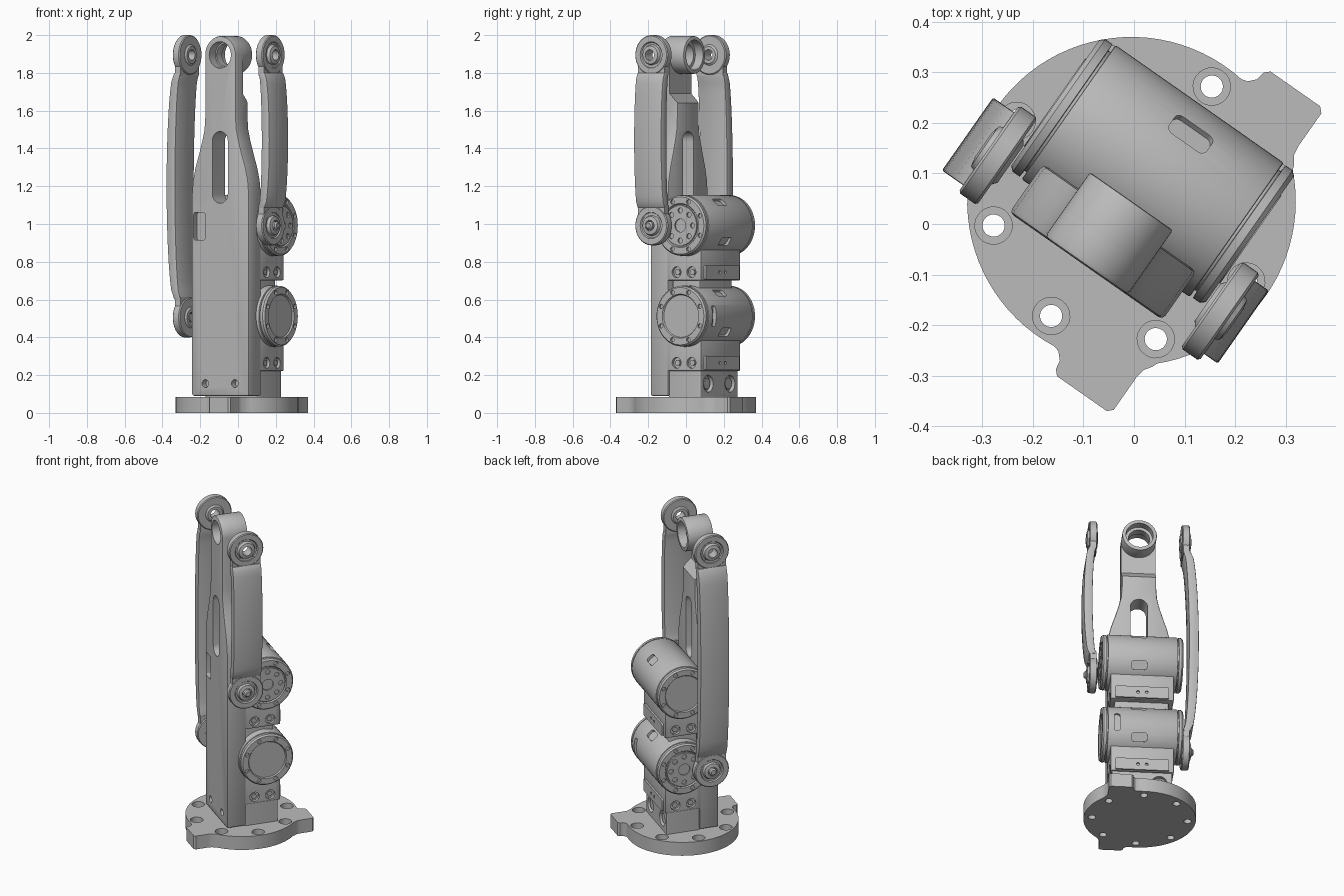
import bpy, bmesh, math
from mathutils import Matrix, Vector

cube = bpy.data.objects.get("Cube")
if cube:
    bpy.data.objects.remove(cube, do_unlink=True)

mat = bpy.data.materials.new("plain_grey")
mat.use_nodes = True
GREY = (0.5, 0.5, 0.5, 1)
mat.diffuse_color = GREY
mat.node_tree.nodes["Principled BSDF"].inputs["Base Color"].default_value = GREY

# Parts are built in the machine's own axes, then all turned on the spot
PLACE = Matrix.Translation((-0.005, 0.045, 0)) @ Matrix.Rotation(math.radians(-35), 4, 'Z')
parts = []


def finish(name, bm):
    bmesh.ops.recalc_face_normals(bm, faces=bm.faces[:])
    me = bpy.data.meshes.new(name)
    bm.to_mesh(me)
    bm.free()
    me.materials.append(mat)
    ob = bpy.data.objects.new(name, me)
    bpy.context.collection.objects.link(ob)
    return ob


def arc(cx, cy, r, a0=0, a1=360, n=40):
    full = abs(a1 - a0) >= 360
    steps = n if full else n + 1
    angs = [math.radians(a0 + (a1 - a0) * i / n) for i in range(steps)]
    return [(cx + r * math.cos(a), cy + r * math.sin(a)) for a in angs]


def rrect(cx, cy, w, h, r):
    pts = []
    for k, (sx, sy) in enumerate(((1, 1), (-1, 1), (-1, -1), (1, -1))):
        pts += arc(cx + sx * (w / 2 - r), cy + sy * (h / 2 - r), r, 90 * k, 90 * k + 89, 6)
    return pts


def extrude(bm, pts, axis, lo, hi, mx=None):
    def at(p, t):
        c = list(p)
        c.insert(axis, t)
        return mx @ Vector(c) if mx else Vector(c)
    a = [bm.verts.new(at(p, lo)) for p in pts]
    b = [bm.verts.new(at(p, hi)) for p in pts]
    bm.faces.new(a)
    bm.faces.new(b)
    for i in range(len(pts)):
        j = (i + 1) % len(pts)
        bm.faces.new((a[i], a[j], b[j], b[i]))


def prism(name, *solids):
    bm = bmesh.new()
    for s in solids:
        extrude(bm, *s)
    ob = finish(name, bm)
    parts.append(ob)
    return ob


def lathe(name, profile, v, z, side=1, closed=False):
    # profile of (radius, distance along the sideways axis)
    bm = bmesh.new()
    vs = [bm.verts.new((side * t, v, z + r)) for r, t in profile]
    es = [bm.edges.new((vs[i], vs[i + 1])) for i in range(len(vs) - 1)]
    if closed:
        es.append(bm.edges.new((vs[-1], vs[0])))
    bmesh.ops.spin(bm, geom=vs + es, cent=(0, v, z), axis=(1, 0, 0),
                   angle=math.tau, steps=48, use_merge=False)
    bmesh.ops.remove_doubles(bm, verts=bm.verts[:], dist=0.0002)
    ob = finish(name, bm)
    parts.append(ob)
    return ob


def apply(ob, mod):
    bpy.context.view_layer.objects.active = ob
    bpy.ops.object.modifier_apply(modifier=mod.name)


def bevel(ob, width):
    m = ob.modifiers.new("bevel", 'BEVEL')
    m.width, m.segments, m.limit_method = width, 2, 'ANGLE'
    m.angle_limit = math.radians(40)
    apply(ob, m)


def cut(ob, *solids):
    bm = bmesh.new()
    for s in solids:
        extrude(bm, *s)
    cutter = finish("cutter", bm)
    cutter.hide_render = True
    m = ob.modifiers.new("cut", 'BOOLEAN')
    m.operation, m.solver, m.object = 'DIFFERENCE', 'EXACT', cutter
    apply(ob, m)
    bpy.data.objects.remove(cutter, do_unlink=True)


# Base plate: round with two offset tabs and eight counterbored holes
tab = [(.222, .244), (.211, .26), (.208, .28), (.208, .358), (.198, .368),
       (.078, .368), (.068, .358), (.065, .34), (.052, .326)]
outline = arc(0, 0, .325, -46, 46, 24) + tab + arc(0, 0, .325, 83, 277, 48)
outline += [(x, -y) for x, y in reversed(tab)]
base = prism("base_plate", (outline, 2, 0, .085))
spots = arc(0, 0, .277, n=8)
cut(base, *[(arc(x, y, .037, n=24), 2, .045, .1) for x, y in spots])
cut(base, *[(arc(x, y, .022, n=24), 2, -.02, .06) for x, y in spots])

# Mounting post
post = prism("mounting_post", (rrect(0, .057, .348, .204, .006), 2, .08, .222))
cut(post, *[(arc(u, .155, .045, n=28), 1, .135, .2) for u in (-.1, .1)])
for u in (-.1, .1):
    prism("post_bolt", (arc(u, .155, .03, n=24), 1, .12, .15))

# Motors: drum on a block, end caps, output plate on one side
VC = .073
for label, mz, out_side in (("lower", .512, -1), ("upper", .992, 1)):
    drum = prism(label + "_motor_drum", (arc(VC, mz, .162, n=64), 0, -.203, .203))
    bevel(drum, .004)
    for ang in (50, -32):
        mx = Matrix.Translation((0, VC, mz)) @ Matrix.Rotation(math.radians(ang), 4, 'X')
        cut(drum, (rrect(.02, 0, .09, .052, .014), 1, .146, .2, mx))
    if label == "lower":
        cut(drum, (rrect(.15, mz, .032, .11, .01), 1, VC + .14, VC + .2))
    block = prism(label + "_motor_block",
                  ([(-.05, mz - .29), (.17, mz - .29), (.17, mz - .12),
                    (.15, mz), (-.03, mz), (-.05, mz - .1)], 0, -.183, .183))
    bevel(block, .005)
    cut(block, *[(arc(v, mz - .247, .029, n=24), 0, s * .166, s * .2)
                 for v in (.012, .108) for s in (-1, 1)])
    for v in (.012, .108):
        prism(label + "_block_bolt", (arc(v, mz - .247, .017, n=6), 0, -.175, .175))
    plate = prism(label + "_connector_plate",
                  (rrect(0, mz - .248, .31, .074, .008), 1, .16, .182))
    cut(plate, *[(arc(u, mz - .248, .009, n=16), 1, .172, .2) for u in (-.025, .025)])

    for side in (-1, 1):
        cap = lathe(label + "_end_cap",
                    [(0, .19), (.145, .19), (.145, .208), (.16, .209), (.16, .226), (.152, .235),
                     (.117, .235), (.112, .227), (0, .227)], VC, mz, side)
        cut(cap, *[(arc(v, z, .012, n=14), 0, side * .223, side * .25)
                   for v, z in arc(VC, mz, .135, 22.5, 382.5, 8)])
        if side == out_side:
            plate = prism(label + "_output_plate", (arc(VC, mz, .106), 0, side * .22, side * .237))
            holes = [(v, z, .014) for v, z in arc(VC, mz, .08, n=8)] + [(VC, mz, .035)]
            cut(plate, *[(arc(v, z, r, n=20), 0, side * .228, side * .25) for v, z, r in holes])

# Spacer between the motors
prism("motor_spacer", (rrect(0, .05, .31, .17, .01), 2, .63, .72))

# Tall front arm: wide below, narrow neck above
half = [(.185, .09), (.185, 1.16), (.179, 1.23), (.163, 1.3), (.14, 1.37),
        (.119, 1.44), (.105, 1.5), (.1, 1.57)]
TOP = 1.895
shape = half + arc(0, TOP, .1, 0, 180, 28) + [(-u, z) for u, z in reversed(half)]
arm = prism("front_arm", (shape, 1, -.157, -.04))
bevel(arm, .01)
cut(arm, ([(-.09, 1.69), (-.035, 1.635), (.05, 1.635), (.05, 2.1), (-.09, 2.1)], 0, -.3, .3))
cut(arm, (rrect(0, 1.3, .1, .38, .0499), 1, -.3, .1),
    (arc(0, TOP, .07), 1, -.3, .1),
    (rrect(-.134, .988, .072, .145, .01), 1, -.3, -.125),
    (arc(-.095, .155, .021, n=24), 1, -.3, -.12),
    (arc(.095, .155, .021, n=24), 1, -.3, -.12))

# Bearing boss at the top of the arm
boss = prism("top_boss", (arc(0, TOP, .1, n=56), 1, -.15, 0))
bevel(boss, .005)
cut(boss, (arc(0, TOP, .062), 1, -.3, .1))
cut(boss, (arc(0, TOP, .07), 1, -.3, -.1))
cut(boss, (arc(0, TOP, .079), 1, -.05, .1))

# Side links: bowed bar between two round joints
VL = -.077
hub = [(.028, .238), (.045, .238), (.055, .246), (.1, .246), (.105, .251), (.105, .286),
       (.1, .291), (.07, .291), (.065, .284), (.055, .284), (.048, .3), (.028, .304)]
pin = [(0, .238), (.022, .238), (.022, .31), (.014, .318), (0, .318)]
for label, side, z0, bow in (("left", 1, .992, .032), ("right", -1, .505, .05)):
    z1 = TOP
    bars = []
    for i in range(25):
        t = i / 24
        bars.append((z0 + .095 + (z1 - z0 - .19) * t, max(0, math.sin(math.pi * t)) ** .45))
    outer = [(side * (.292 + bow * s), z) for z, s in bars]
    inner = [(side * (.251 + .7 * bow * s), z) for z, s in reversed(bars)]
    bar = prism(label + "_link_bar", (outer + inner, 1, VL - .088, VL + .088))
    bevel(bar, .004)
    for where, z in (("lower", z0), ("upper", z1)):
        lathe(label + "_" + where + "_joint", hub, VL, z, side, closed=True)
        # Neck filling the gap between joint and bar
        s = 1 if where == "lower" else -1
        prism(label + "_" + where + "_neck",
              (rrect(VL, z + s * .077, .172, .064, .004), 0, side * .252, side * .288))
    lathe(label + "_joint_pin", pin, VL, z0, side)

# Turn everything into place and smooth the curved faces
bpy.ops.object.select_all(action='DESELECT')
for ob in parts:
    ob.matrix_world = PLACE
    ob.select_set(True)
bpy.context.view_layer.objects.active = parts[0]
bpy.ops.object.shade_smooth_by_angle(angle=math.radians(30))
